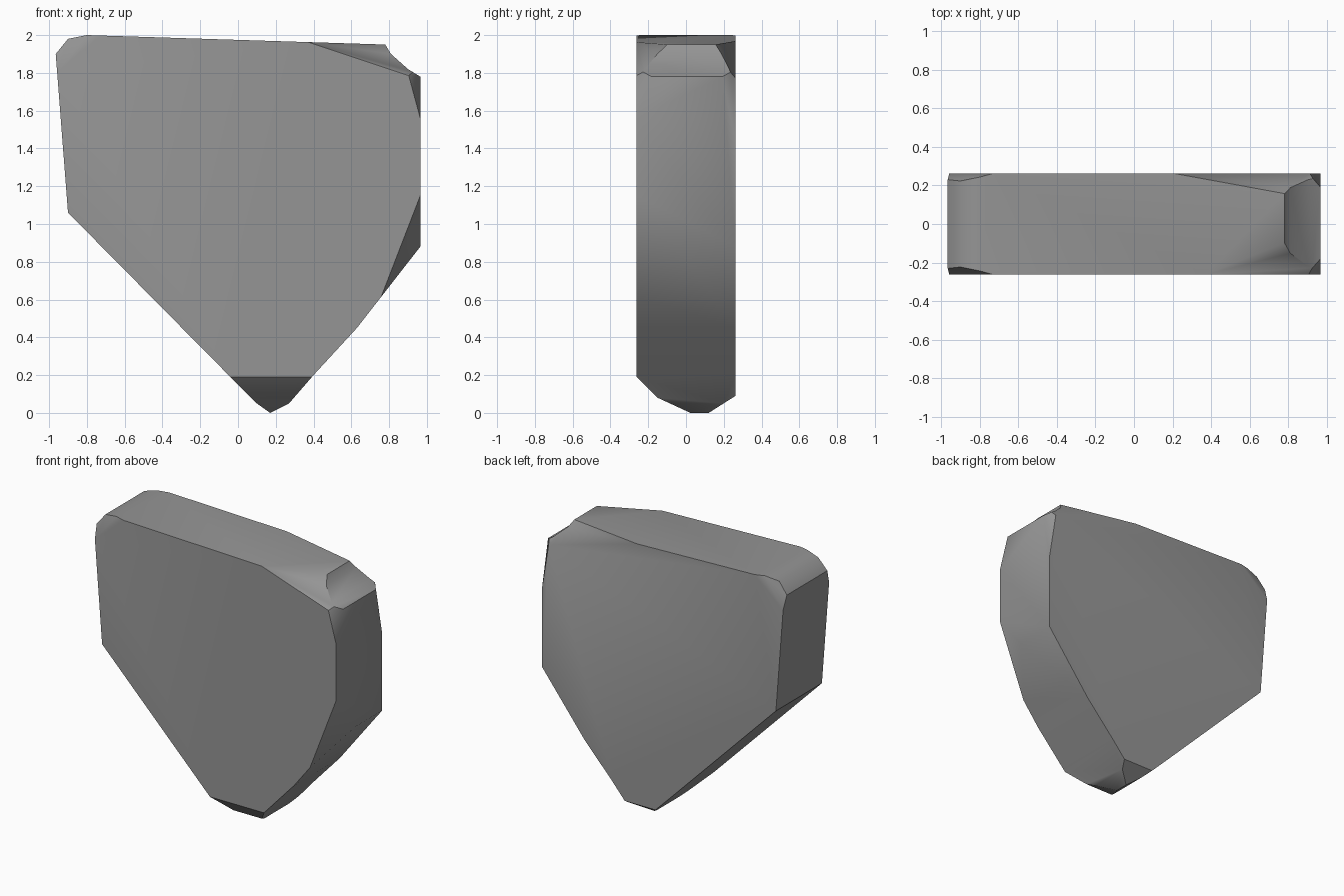
import bpy
import bmesh
from math import radians
from mathutils import Vector
from mathutils.geometry import normal as plane_normal

HALF = 0.262  # half the slab thickness


def front(x, z):
    return Vector((x, -HALF, z))


def back(x, z):
    return Vector((x, HALF, z))


def chip(bm, a, b, c):
    """Slice off whatever lies outside the plane through three points."""
    n = plane_normal(a, b, c)
    if n.dot(Vector((0, 0, 1.1)) - a) > 0:
        n.negate()
    geom = bm.verts[:] + bm.edges[:] + bm.faces[:]
    bmesh.ops.bisect_plane(bm, geom=geom, dist=1e-5, plane_co=a,
                           plane_no=n, clear_outer=True)
    rim = [e for e in bm.edges if e.is_boundary]
    bmesh.ops.holes_fill(bm, edges=rim, sides=0)


cube = bpy.data.objects.get("Cube")
if cube:
    bpy.data.objects.remove(cube, do_unlink=True)

stone = bpy.data.materials.new("grey stone")
stone.use_nodes = True
colour = (0.3, 0.3, 0.3, 1)
stone.diffuse_color = colour
stone.node_tree.nodes["Principled BSDF"].inputs["Base Color"].default_value = colour

# Pointed slab outline, extruded through its thickness
outline = [(0.17, 0), (0.27, 0.05), (0.4, 0.2), (0.63, 0.45), (0.965, 0.88),
           (0.965, 1.78), (0.9, 1.82), (0.81, 1.9), (0.78, 1.95),
           (-0.8, 2), (-0.9, 1.98), (-0.965, 1.9), (-0.9, 1.06),
           (-0.06, 0.21), (0.1, 0.05)]
bm = bmesh.new()
face = bm.faces.new([bm.verts.new(front(x, z)) for x, z in outline])
grown = bmesh.ops.extrude_face_region(bm, geom=[face])["geom"]
bmesh.ops.translate(bm, vec=(0, 2 * HALF, 0),
                    verts=[v for v in grown if isinstance(v, bmesh.types.BMVert)])
bmesh.ops.recalc_face_normals(bm, faces=bm.faces)

# Upper right corner, front: broad top chip and narrow side chip
chip(bm, front(0.35, 1.97), Vector((0.74, -0.11, 1.955)), front(0.68, 1.86))
chip(bm, front(0.965, 1.56), Vector((0.965, -0.16, 1.84)), front(0.9, 1.8))
# Upper right corner, back
chip(bm, back(0.2, 1.97), Vector((0.75, 0.16, 1.955)), back(0.92, 1.77))
chip(bm, back(0.965, 1.44), Vector((0.965, 0.18, 1.84)), back(0.91, 1.78))
# Upper left corner, both sides
for side in (front, back):
    chip(bm, side(-0.96, 1.8), side(-0.75, 1.98), Vector((-0.9, side(0, 0).y * 0.85, 1.98)))
# Lower right shoulder, front
chip(bm, front(0.965, 1.15), Vector((0.945, -0.07, 0.86)), front(0.76, 0.62))
# Worn bottom point: two steps at the front, one at the back
chip(bm, front(0, 0.19), front(1, 0.19), Vector((0, -0.15, 0.08)))
chip(bm, Vector((0, -0.15, 0.08)), Vector((1, -0.15, 0.08)), Vector((0, -0.02, 0.02)))
chip(bm, back(0, 0.09), back(1, 0.09), Vector((0, 0.12, 0)))

bmesh.ops.recalc_face_normals(bm, faces=bm.faces)
mesh = bpy.data.meshes.new("stone_slab")
bm.to_mesh(mesh)
bm.free()
mesh.materials.append(stone)
slab = bpy.data.objects.new("stone_slab", mesh)
bpy.context.collection.objects.link(slab)
bpy.context.view_layer.objects.active = slab
slab.select_set(True)
bpy.ops.object.shade_smooth_by_angle(angle=radians(40))
